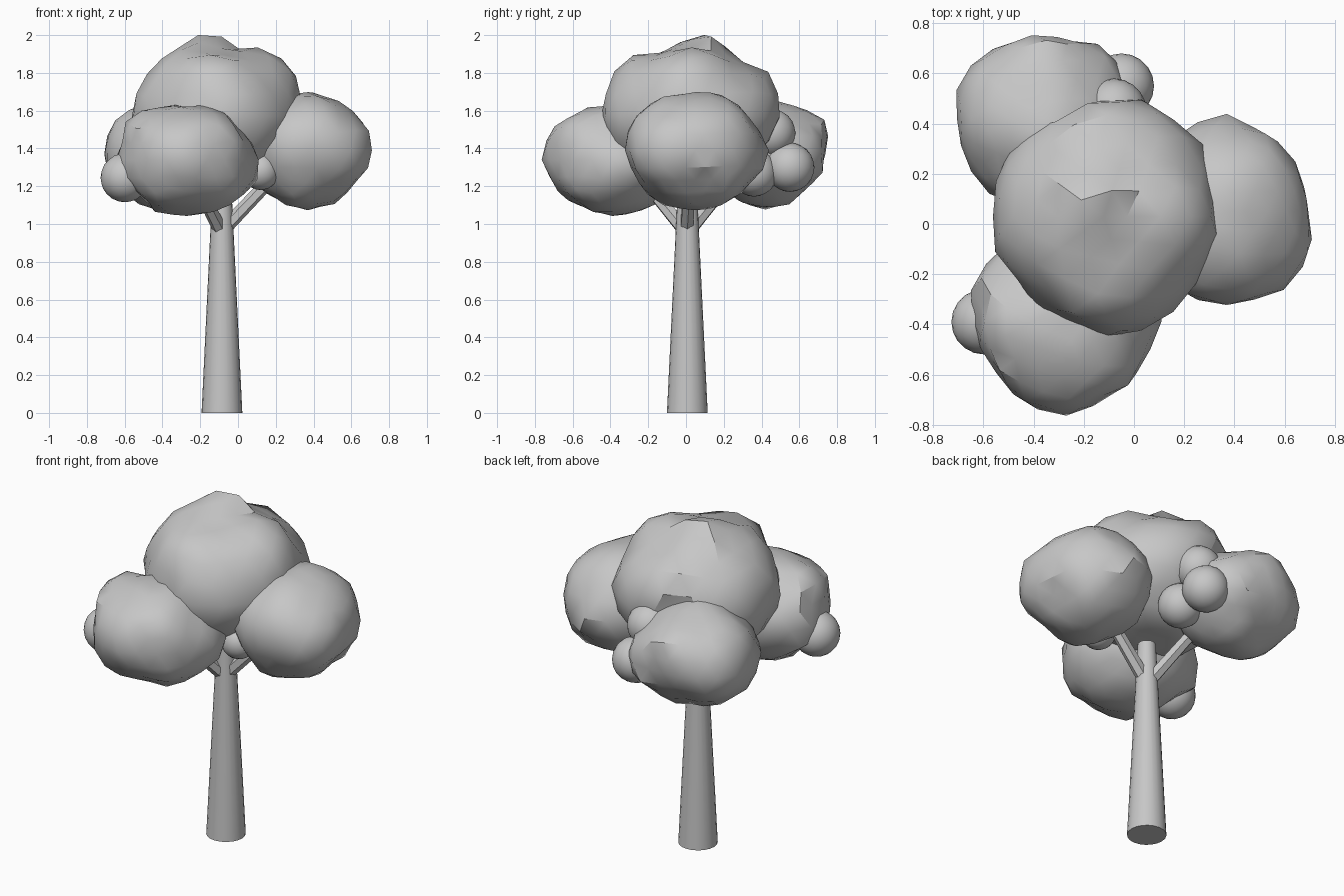
import bpy
import bmesh
import math
import random
from mathutils import Vector, noise

random.seed(4)
grey = bpy.data.materials.new("plain grey")
grey.diffuse_color = (0.57, 0.57, 0.57, 1)


def finish(bm, name, angle):
    mesh = bpy.data.meshes.new(name)
    bm.to_mesh(mesh)
    bm.free()
    mesh.materials.append(grey)
    obj = bpy.data.objects.new(name, mesh)
    bpy.context.collection.objects.link(obj)
    bpy.ops.object.select_all(action='DESELECT')
    obj.select_set(True)
    bpy.context.view_layer.objects.active = obj
    bpy.ops.object.shade_smooth_by_angle(angle=math.radians(angle))
    return obj


def limb(name, start, end, r1, r2, sides):
    """Tapered round piece between two points."""
    a, b = Vector(start), Vector(end)
    bm = bmesh.new()
    bmesh.ops.create_cone(bm, cap_ends=True, segments=sides, radius1=r1,
                          radius2=r2, depth=(b - a).length)
    turn = (b - a).to_track_quat('Z', 'Y')
    for v in bm.verts:
        v.co = turn @ v.co + (a + b) / 2
    return finish(bm, name, 35)


def clump(name, centre, half, front=(), side=(), plan=(), extra=(), rough=0.06):
    """Lumpy leaf mass: an ellipsoid pulled through three outline profiles."""
    c = Vector(centre)
    points = [Vector((x, c.y, z)) for x, z in front]
    points += [Vector((c.x, y, z)) for y, z in side]
    points += [Vector((x, y, c.z)) for x, y in plan]
    points += [Vector(p) for p in extra]

    def base(d):
        return 1 / math.sqrt(sum((d[i] / half[i]) ** 2 for i in range(3)))

    pulls = []
    for p in points:
        d = (p - c).normalized()
        pulls.append((d, (p - c).length / base(d) - 1))
    offset = Vector([random.uniform(-20, 20) for _ in range(3)])
    bm = bmesh.new()
    bmesh.ops.create_icosphere(bm, subdivisions=3, radius=1)
    for v in bm.verts:
        d = v.co.normalized()
        total, weight = 0, 0.08
        for pd, amount in pulls:
            w = math.exp(42 * (d.dot(pd) - 1))
            total += w * amount
            weight += w
        lump = rough * noise.noise(d * 2.4 + offset) + random.uniform(-0.02, 0.02)
        v.co = c + d * base(d) * (1 + total / weight + lump)
    return finish(bm, name, 30)


def ball(name, centre, radius):
    bm = bmesh.new()
    bmesh.ops.create_icosphere(bm, subdivisions=3, radius=radius)
    bmesh.ops.translate(bm, vec=Vector(centre), verts=bm.verts)
    return finish(bm, name, 40)


# Trunk with three branches
limb("trunk", (-0.085, 0.007, 0), (-0.085, 0.007, 1.2), 0.108, 0.05, 20)
limb("branch_right", (-0.06, 0.005, 0.99), (0.17, 0.02, 1.23), 0.038, 0.034, 6)
limb("branch_front", (-0.10, -0.02, 0.98), (-0.21, -0.2, 1.2), 0.038, 0.034, 6)
limb("branch_back", (-0.10, 0.03, 0.98), (-0.21, 0.21, 1.2), 0.038, 0.034, 6)

# Large leaf clumps
clump("leaves_top", (-0.12, 0.03, 1.57), (0.45, 0.47, 0.37),
      front=[(-0.07, 1.93), (0.17, 1.91), (0.28, 1.84), (0.33, 1.69),
             (-0.56, 1.6), (-0.54, 1.68), (-0.4, 1.85), (-0.32, 1.93)],
      side=[(-0.45, 1.55), (-0.42, 1.7), (-0.34, 1.87), (-0.1, 1.92),
            (0.27, 1.87), (0.46, 1.77), (0.5, 1.68), (0.42, 1.42)],
      plan=[(0, 0.51), (0.2, 0.4), (0.29, 0.3), (0.33, 0), (0.26, -0.22),
            (0.15, -0.36), (0, -0.44), (-0.18, -0.4), (-0.33, -0.37),
            (-0.43, -0.24), (-0.53, -0.18), (-0.56, 0.15), (-0.45, 0.32),
            (-0.2, 0.42)],
      extra=[(-0.2, 0.08, 2.01), (-0.19, 0.08, 2.01),
             (-0.12, 0.03, 1.23), (0.08, -0.12, 1.25)])
clump("leaves_front", (-0.27, -0.39, 1.34), (0.39, 0.36, 0.3),
      front=[(-0.65, 1.37), (-0.54, 1.6), (-0.36, 1.63), (-0.12, 1.61),
             (0.02, 1.48), (0.11, 1.33), (0.06, 1.19), (-0.05, 1.1),
             (-0.28, 1.05), (-0.42, 1.06), (-0.52, 1.15)],
      side=[(-0.75, 1.37), (-0.73, 1.48), (-0.62, 1.56), (-0.42, 1.62),
            (-0.7, 1.23), (-0.56, 1.1), (-0.2, 1.09)],
      plan=[(0.12, -0.38), (0.06, -0.48), (-0.12, -0.69), (-0.28, -0.75),
            (-0.4, -0.73), (-0.54, -0.59), (-0.64, -0.38), (-0.65, -0.22),
            (-0.53, -0.1)],
      extra=[(-0.4, -0.25, 1.57)])
clump("leaves_right", (0.37, 0.05, 1.39), (0.33, 0.37, 0.31),
      front=[(0.34, 1.69), (0.46, 1.67), (0.62, 1.58), (0.69, 1.5),
             (0.71, 1.4), (0.63, 1.24), (0.49, 1.1), (0.41, 1.08),
             (0.25, 1.12), (0.11, 1.18)],
      side=[(-0.32, 1.48), (-0.24, 1.6), (0.02, 1.7), (0.26, 1.64),
            (0.37, 1.51), (0.42, 1.35), (0.34, 1.21), (0.16, 1.1),
            (-0.16, 1.13), (-0.28, 1.28)],
      plan=[(0.2, 0.38), (0.33, 0.43), (0.56, 0.34), (0.64, 0.26),
            (0.68, 0.08), (0.73, -0.09), (0.62, -0.26), (0.33, -0.32),
            (0.21, -0.3)],
      extra=[(0.27, -0.12, 1.11)])
clump("leaves_back", (-0.36, 0.42, 1.37), (0.35, 0.33, 0.28),
      front=[(-0.7, 1.4), (-0.68, 1.5), (-0.62, 1.57), (-0.5, 1.1)],
      side=[(0.75, 1.39), (0.73, 1.56), (0.55, 1.63), (0.44, 1.09),
            (0.67, 1.24), (0.28, 1.13)],
      plan=[(-0.71, 0.42), (-0.66, 0.63), (-0.44, 0.75), (-0.32, 0.72),
            (-0.21, 0.75), (-0.08, 0.68), (-0.55, 0.1), (-0.68, 0.26)],
      extra=[(-0.32, 0.31, 1.67), (-0.42, 0.6, 1.18), (-0.2, 0.6, 1.18)])

# Small round leaf balls
for i, (centre, radius) in enumerate([
        ((-0.598, -0.39, 1.245), 0.13),
        ((-0.05, 0.55, 1.30), 0.13),
        ((-0.08, 0.45, 1.48), 0.13),
        ((-0.03, 0.36, 1.27), 0.125),
        ((0.12, -0.16, 1.28), 0.10)]):
    ball("leaf_ball_%d" % (i + 1), centre, radius)
